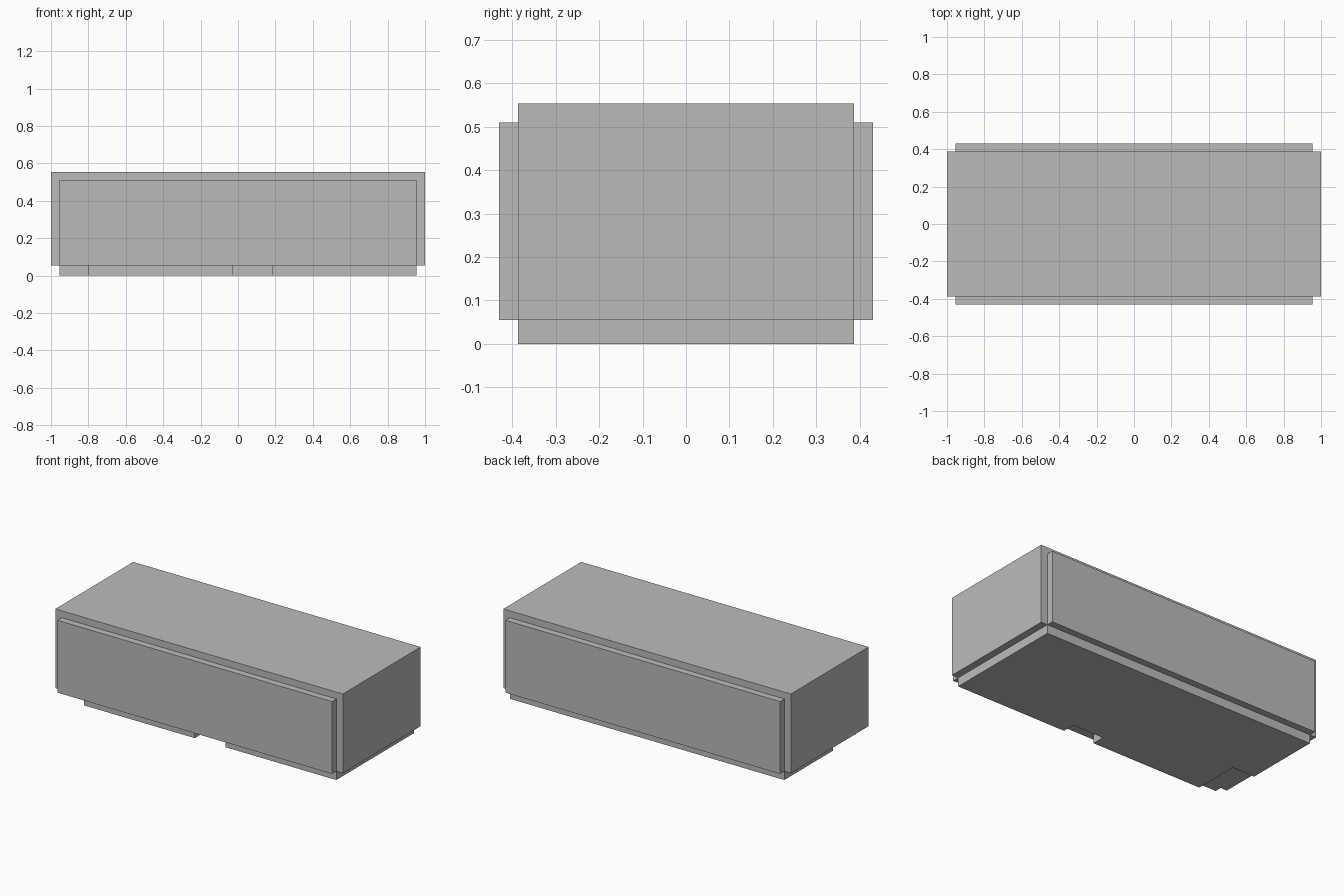
import bpy
import bmesh

cube = bpy.data.objects.get("Cube")
if cube:
    bpy.data.objects.remove(cube, do_unlink=True)

grey = bpy.data.materials.new("plain grey")
grey.use_nodes = True
colour = (0.5, 0.5, 0.5, 1)
grey.diffuse_color = colour
grey.node_tree.nodes["Principled BSDF"].inputs["Base Color"].default_value = colour

HALF_X, HALF_Y = 1.0, 0.387     # main body
LIP = 0.045                     # how far the plates are inset from the body edges
BASE, TOP = 0.055, 0.553        # underside and top of the body
PLATE = 0.043                   # thickness of front and back plates


def prism(name, outline, z0, z1):
    """Extrude a counter-clockwise plan outline from z0 up to z1."""
    bm = bmesh.new()
    face = bm.faces.new([bm.verts.new((x, y, z0)) for x, y in outline])
    result = bmesh.ops.extrude_face_region(bm, geom=[face], use_keep_orig=True)
    top = [v for v in result["geom"] if isinstance(v, bmesh.types.BMVert)]
    bmesh.ops.translate(bm, verts=top, vec=(0, 0, z1 - z0))
    bmesh.ops.recalc_face_normals(bm, faces=bm.faces[:])
    mesh = bpy.data.meshes.new(name)
    bm.to_mesh(mesh)
    bm.free()
    mesh.materials.append(grey)
    obj = bpy.data.objects.new(name, mesh)
    bpy.context.collection.objects.link(obj)
    return obj


def box(name, x0, x1, y0, y1, z0, z1):
    return prism(name, [(x0, y0), (x1, y0), (x1, y1), (x0, y1)], z0, z1)


# Main body
box("body", -HALF_X, HALF_X, -HALF_Y, HALF_Y, BASE, TOP)

# Raised plates on the two long sides
plate_x = HALF_X - LIP
box("front_plate", -plate_x, plate_x, -HALF_Y - PLATE, -HALF_Y, BASE, TOP - PLATE)
box("back_plate", -plate_x, plate_x, HALF_Y, HALF_Y + PLATE, BASE, TOP - PLATE)

# Base slab with a cut corner and a shallow slot in its front edge
corner_x, corner_y = -0.80, -0.097
slot_x0, slot_x1, slot_y = -0.03, 0.185, -0.307
prism("base_slab", [
    (corner_x, -HALF_Y), (slot_x0, -HALF_Y), (slot_x0, slot_y),
    (slot_x1, slot_y), (slot_x1, -HALF_Y), (plate_x, -HALF_Y),
    (plate_x, HALF_Y), (-plate_x, HALF_Y),
    (-plate_x, corner_y), (corner_x, corner_y)], 0, BASE)
